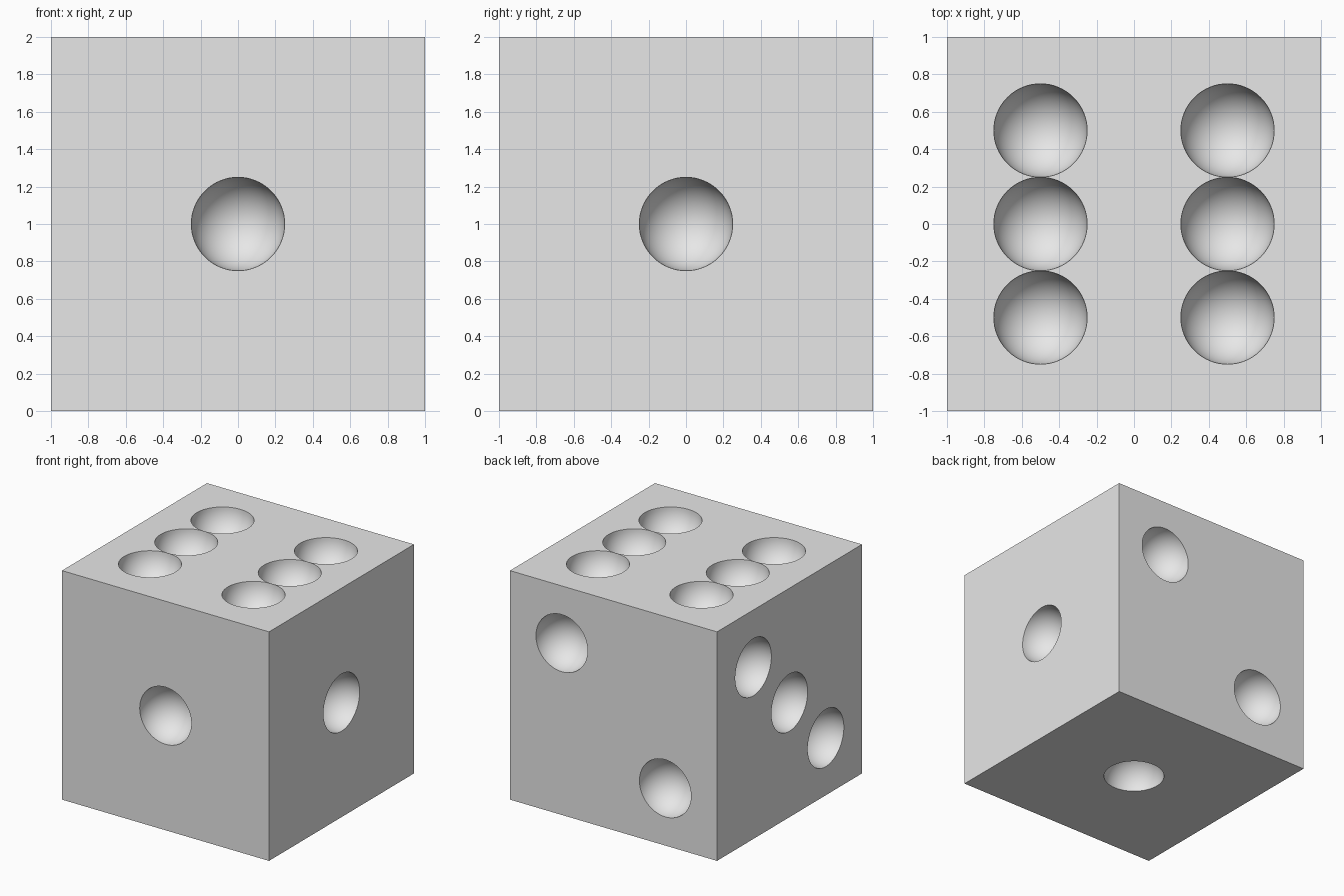
import bpy, bmesh, math
from mathutils import Matrix, Vector

default = bpy.data.objects.get("Cube")
if default:
    bpy.data.objects.remove(default, do_unlink=True)

HALF = 1.0      # half the edge of the die
SPREAD = 0.5    # distance of outer pips from the face centre
RADIUS = 0.2496  # just short of touching its neighbour

grey = bpy.data.materials.new("light_grey")
grey.use_nodes = True
colour = (0.8, 0.8, 0.8, 1)
grey.diffuse_color = colour
grey.node_tree.nodes["Principled BSDF"].inputs["Base Color"].default_value = colour


def make_object(name, bm):
    mesh = bpy.data.meshes.new(name)
    bm.to_mesh(mesh)
    bm.free()
    mesh.materials.append(grey)
    obj = bpy.data.objects.new(name, mesh)
    bpy.context.collection.objects.link(obj)
    return obj


# Die body
bm = bmesh.new()
bmesh.ops.create_cube(bm, size=2 * HALF, matrix=Matrix.Translation((0, 0, HALF)))
die = make_object("die_body", bm)

# Pip centres, as unit steps from the middle of the die
pips = [
    (0, -2, 0),                               # front
    (2, 0, 0),                                # +x side
    (0, 0, -2),                               # bottom
    (1, 2, 1), (-1, 2, -1),                   # back
    (-2, 1, 1), (-2, 0, 0), (-2, -1, -1),     # -x side
]
pips += [(x, y, 2) for x in (-1, 1) for y in (-1, 0, 1)]  # top

# Spheres that scoop out the pips
bm = bmesh.new()
for pip in pips:
    centre = Vector(pip) * SPREAD + Vector((0, 0, HALF))
    bmesh.ops.create_uvsphere(bm, u_segments=64, v_segments=32, radius=RADIUS,
                              matrix=Matrix.Translation(centre))
cutter = make_object("pip_cutter", bm)
cutter.hide_render = True

# Cut the pips, then drop the cutter
cut = die.modifiers.new("pips", 'BOOLEAN')
cut.operation = 'DIFFERENCE'
cut.solver = 'EXACT'
cut.object = cutter
bpy.ops.object.select_all(action='DESELECT')
die.select_set(True)
bpy.context.view_layer.objects.active = die
bpy.ops.object.modifier_apply(modifier=cut.name)
bpy.data.objects.remove(cutter, do_unlink=True)

# Smooth hollows with crisp rims and edges
bpy.ops.object.shade_smooth_by_angle(angle=math.radians(30))
